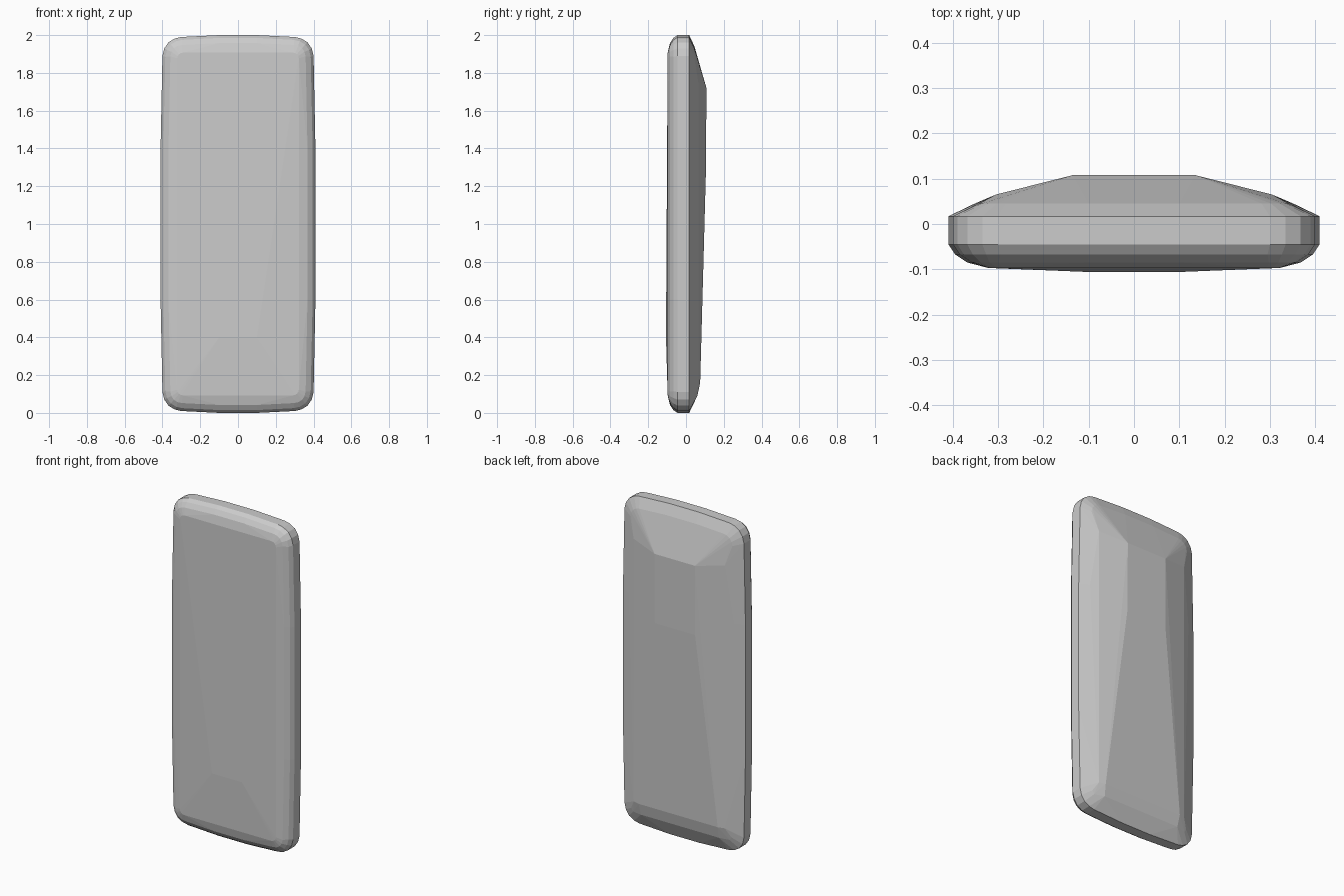
import bpy, bmesh

if "Cube" in bpy.data.objects:
    bpy.data.objects.remove(bpy.data.objects["Cube"])

# Rounded, slightly bulging outline points for one depth layer (mirrored in x and z)
def layer(y, half_w, half_h, r, bulge=0.01):
    w, h = half_w - bulge, half_h - bulge
    quarter = [(half_w, 0.4), (w, h - r), (w - 0.1 * r, h - 0.6 * r),
               (w - 0.32 * r, h - 0.28 * r), (w - 0.65 * r, h - 0.08 * r),
               (w - r, h), (0.1, half_h)]
    return [(sx * x, y, 1 + sz * z) for x, z in quarter for sx in (1, -1) for sz in (1, -1)]

# Front face, rounded rim and straight side wall
points = layer(-0.097, 0.325, 0.91, 0.03, 0.003)
points += layer(-0.085, 0.368, 0.958, 0.06)
points += layer(-0.067, 0.395, 0.985, 0.09)
points += layer(-0.045, 0.41, 1.0, 0.10)
points += layer(0.017, 0.41, 1.0, 0.10)
points += layer(0.045, 0.352, 0.94, 0.06)

# Shallow crown on the front, tapered raised panel on the back
for s in (1, -1):
    points += [(s * 0.1, -0.106, 0.4), (s * 0.1, -0.104, 1.1)]
    points += [(s * 0.135, 0.108, 1.72), (s * 0.135, 0.106, 1.3),
               (s * 0.265, 0.075, 0.16), (s * 0.305, 0.065, 0.16),
               (s * 0.305, 0.065, 1.75), (s * 0.26, 0.06, 0.09)]

# Hull the layers into one slab
bm = bmesh.new()
for p in points:
    bm.verts.new(p)
res = bmesh.ops.convex_hull(bm, input=bm.verts[:])
junk = {g for g in res["geom_interior"] + res["geom_unused"] if isinstance(g, bmesh.types.BMVert)}
bmesh.ops.delete(bm, geom=list(junk), context='VERTS')
bmesh.ops.dissolve_limit(bm, angle_limit=0.01, verts=bm.verts[:], edges=bm.edges[:])
bmesh.ops.recalc_face_normals(bm, faces=bm.faces[:])
mesh = bpy.data.meshes.new("slab_body")
bm.to_mesh(mesh)
bm.free()
body = bpy.data.objects.new("slab_body", mesh)
bpy.context.collection.objects.link(body)
